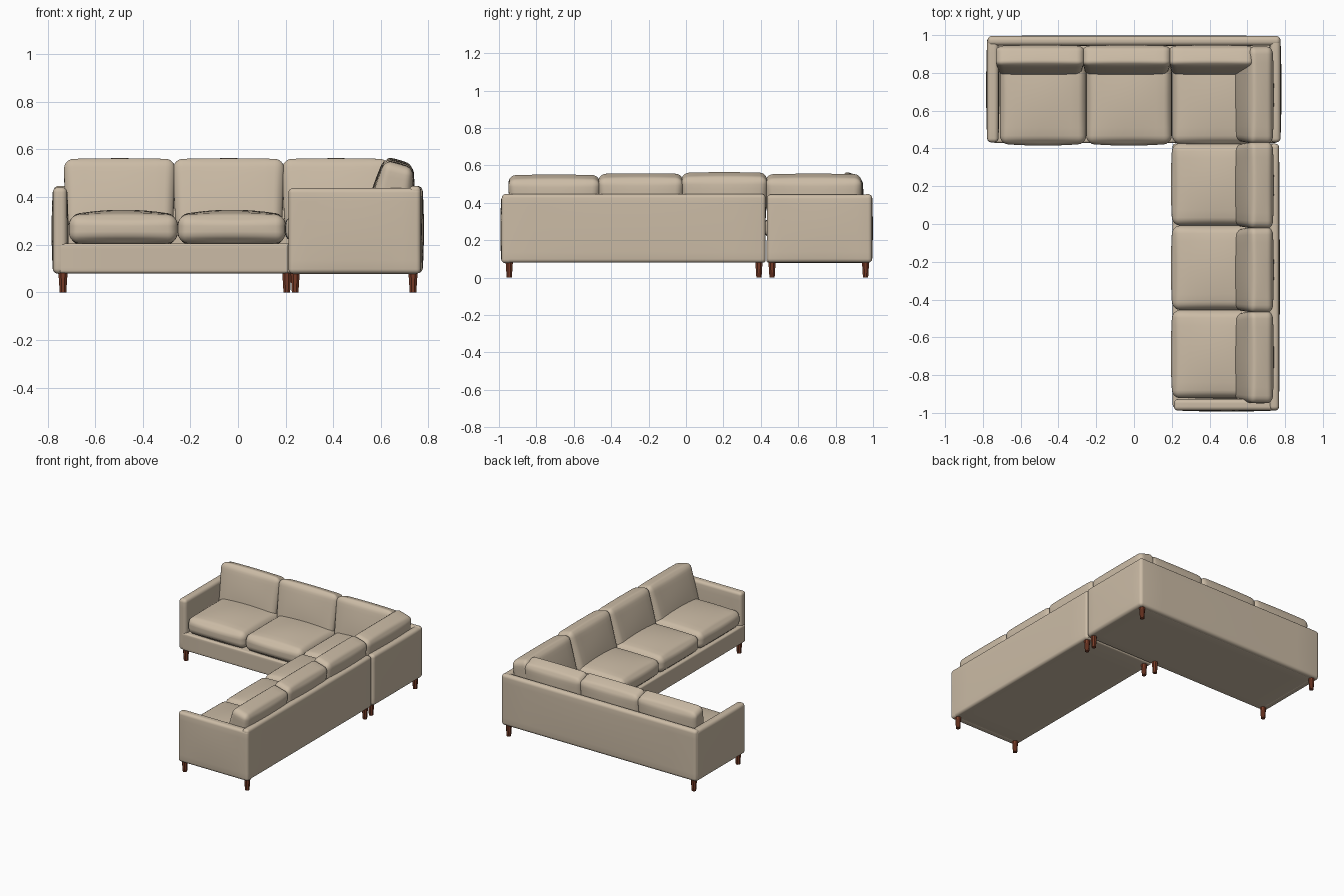
import bpy, bmesh, math
from mathutils import Vector, Matrix

if "Cube" in bpy.data.objects:
    bpy.data.objects.remove(bpy.data.objects["Cube"], do_unlink=True)


def material(name, rgb):
    m = bpy.data.materials.new(name)
    m.use_nodes = True
    m.diffuse_color = (*rgb, 1)
    bsdf = m.node_tree.nodes["Principled BSDF"]
    bsdf.inputs["Base Color"].default_value = (*rgb, 1)
    bsdf.inputs["Roughness"].default_value = 0.8
    return m


fabric = material("beige fabric", (0.60, 0.50, 0.38))
wood = material("reddish brown wood", (0.19, 0.045, 0.02))


def finish(name, bm, mat, smooth=True):
    bmesh.ops.recalc_face_normals(bm, faces=bm.faces[:])
    mesh = bpy.data.meshes.new(name)
    bm.to_mesh(mesh)
    bm.free()
    mesh.materials.append(mat)
    for p in mesh.polygons:
        p.use_smooth = smooth
    ob = bpy.data.objects.new(name, mesh)
    bpy.context.scene.collection.objects.link(ob)
    return ob


def soft_box(name, lo, hi, r=0.02, crown=(0, 0, 0), warp=None):
    """Rounded box whose faces swell outwards by crown; warp reshapes it."""
    lo, hi = Vector(lo), Vector(hi)
    mid, half = (lo + hi) / 2, (hi - lo) / 2
    r = min(r, min(half) * 0.95)
    bm = bmesh.new()
    bmesh.ops.create_cube(bm, size=2)
    bmesh.ops.subdivide_edges(bm, edges=bm.edges[:], cuts=14, use_grid_fill=True)
    for v in bm.verts:
        p, core = Vector(), Vector()
        for i in range(3):
            c, inner = v.co[i], half[i] - r
            a = abs(c)
            d = a / 0.6 * inner if a < 0.6 else inner + (a - 0.6) / 0.4 * r
            p[i] = math.copysign(d, c)
            core[i] = max(-inner, min(inner, p[i]))
        n = [p[i] / half[i] for i in range(3)]
        p = core + (p - core).normalized() * r
        for i in range(3):
            a, b = n[i - 1], n[i - 2]
            p[i] += crown[i] * n[i] * (1 - a * a) * (1 - b * b)
        v.co = warp(p, half) if warp else p + mid
    return finish(name, bm, fabric)


def back_cushion(name, width, front, back, bottom, top, place):
    """Leaning wedge cushion; front and back give depth at bottom and top."""
    def warp(p, half):
        s = (p.z / half.z + 1) / 2
        t = (p.y / half.y + 1) / 2
        f = front[0] + (front[1] - front[0]) * s
        b = back[0] + (back[1] - back[0]) * s
        x = p.x * (0.97 + 0.05 * s)
        z = bottom + (top - bottom) * s - 0.035 * max(t, 0) * s
        return place @ Vector((x, f + (b - f) * t, z))
    h = (top - bottom) / 2
    soft_box(name, (-width / 2, -0.09, -h), (width / 2, 0.09, h), 0.04,
             (0.002, 0.014, 0.006), warp)


# Back sofa: base, back panel, end arm and corner panel
soft_box("back_sofa_base", (-0.75, 0.43, 0.08), (0.76, 0.97, 0.205), 0.012)
soft_box("back_sofa_back", (-0.775, 0.945, 0.08), (0.775, 0.995, 0.447), 0.022, (0, 0.004, 0))
soft_box("back_sofa_arm", (-0.777, 0.432, 0.078), (-0.718, 0.99, 0.442), 0.022, (0.006, 0, 0))
soft_box("corner_panel", (0.72, 0.432, 0.08), (0.775, 0.995, 0.445), 0.022, (0.006, 0, 0))

# Side sofa: base, back panel and end arm
soft_box("side_sofa_base", (0.205, -0.97, 0.08), (0.75, 0.425, 0.205), 0.012)
soft_box("side_sofa_back", (0.718, -0.985, 0.08), (0.768, 0.425, 0.447), 0.02, (0.004, 0, 0))
soft_box("side_sofa_arm", (0.212, -0.987, 0.078), (0.768, -0.928, 0.438), 0.02, (0, 0.006, 0))

# Seat cushions
for i, (x0, x1) in enumerate([(-0.71, -0.253), (-0.253, 0.2), (0.203, 0.72)]):
    soft_box(f"back_seat_cushion_{i + 1}", (x0, 0.425, 0.208), (x1, 0.9, 0.325), 0.042,
             (0, 0.01, 0.022))
for i, (y0, y1) in enumerate([(-0.922, -0.455), (-0.455, -0.008), (-0.008, 0.428)]):
    soft_box(f"side_seat_cushion_{i + 1}", (0.203, y0, 0.208), (0.7, y1, 0.325), 0.042,
             (0.008, 0, 0.022))

# Leaning cushions along the back
for i, (x0, x1) in enumerate([(-0.727, -0.268), (-0.268, 0.19), (0.19, 0.632)]):
    back_cushion(f"back_cushion_{i + 1}", x1 - x0, (0.785, 0.84), (0.93, 0.945),
                 0.27, 0.567, Matrix.Translation(((x0 + x1) / 2, 0, 0)))

# Leaning cushions along the side, turned to face the other way
turn = Matrix.Rotation(-math.pi / 2, 4, "Z")
for i, (y0, y1, top) in enumerate([(-0.945, -0.465, 0.555), (-0.465, -0.02, 0.562),
                                   (-0.02, 0.43, 0.568), (0.43, 0.935, 0.56)]):
    back_cushion(f"side_cushion_{i + 1}", y1 - y0, (0.525, 0.615), (0.715, 0.738),
                 0.27, top, Matrix.Translation((0, (y0 + y1) / 2, 0)) @ turn)

# Tapered legs
legs = [(-0.735, 0.46), (-0.735, 0.96), (0.205, 0.46), (0.735, 0.46), (0.735, 0.96),
        (0.24, -0.945), (0.735, -0.945), (0.24, 0.39), (0.735, 0.39)]
for i, (x, y) in enumerate(legs):
    bm = bmesh.new()
    bmesh.ops.create_cone(bm, cap_ends=True, segments=8, radius1=0.015, radius2=0.021,
                          depth=0.085,
                          matrix=Matrix.Translation((x, y, 0.0425))
                          @ Matrix.Rotation(math.pi / 8, 4, "Z"))
    finish(f"leg_{i + 1}", bm, wood, smooth=False)
